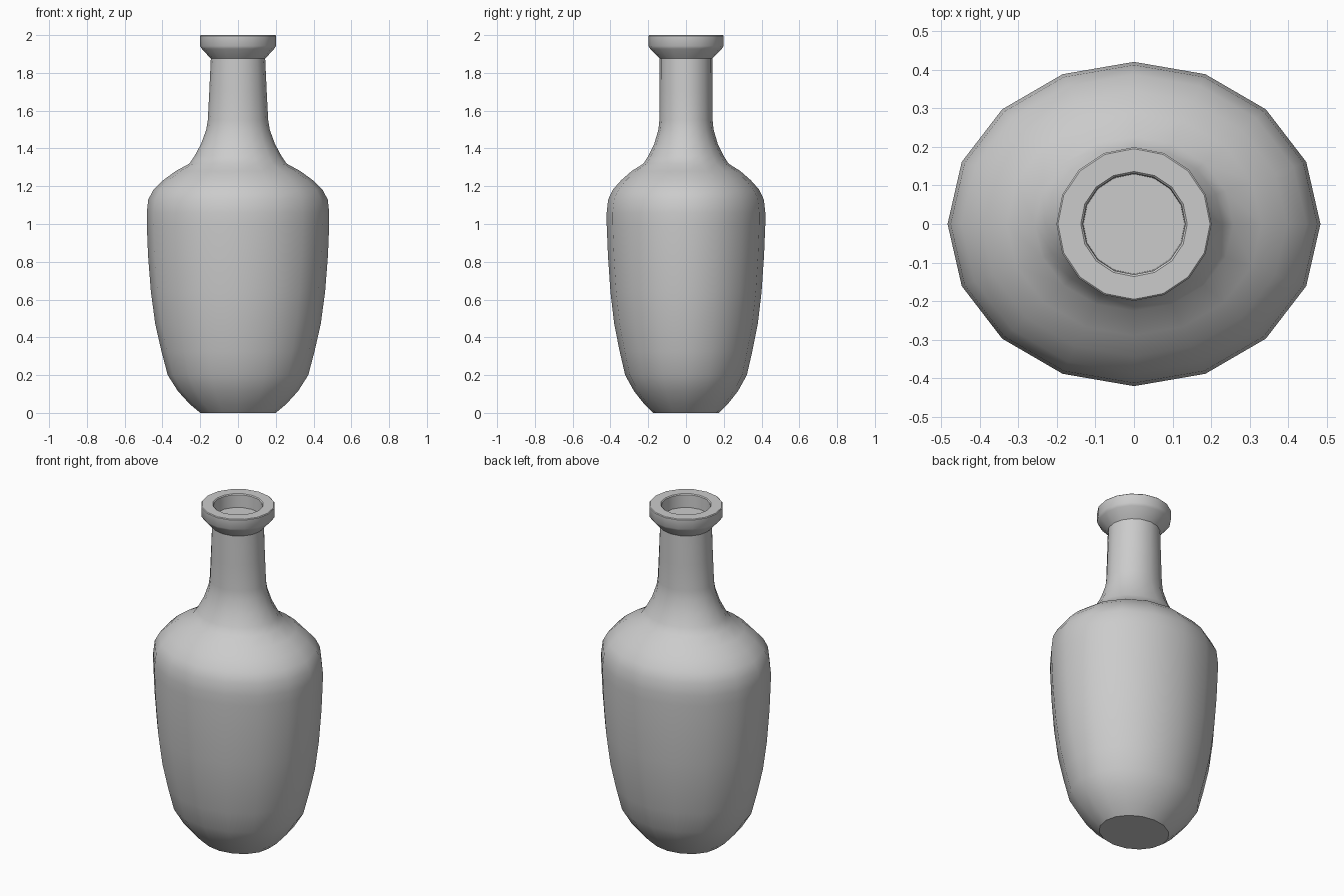
import bpy, bmesh, math

SIDES = 16

# (radius x, radius y, height) from the foot up, over the lip, into the mouth
PROFILE = [
    (0.200, 0.173, 0.000), (0.254, 0.220, 0.045), (0.318, 0.275, 0.115),
    (0.372, 0.322, 0.200), (0.405, 0.351, 0.325), (0.438, 0.380, 0.470),
    (0.461, 0.400, 0.640), (0.476, 0.413, 0.830), (0.483, 0.420, 1.000),
    (0.483, 0.420, 1.060), (0.475, 0.412, 1.130), (0.447, 0.387, 1.182),
    (0.396, 0.343, 1.232), (0.330, 0.288, 1.280), (0.257, 0.225, 1.320),
    (0.230, 0.200, 1.360), (0.195, 0.168, 1.425), (0.168, 0.146, 1.500),
    (0.160, 0.141, 1.550), (0.152, 0.140, 1.700), (0.144, 0.139, 1.875),
    (0.152, 0.148, 1.884), (0.192, 0.190, 1.928), (0.201, 0.199, 1.942),
    (0.201, 0.199, 1.996), (0.197, 0.195, 2.000),
    (0.138, 0.136, 2.000), (0.133, 0.131, 1.995), (0.131, 0.129, 1.920),
]

# Vase body: elliptical rings bridged together
bm = bmesh.new()
rings = []
for rx, ry, z in PROFILE:
    rings.append([bm.verts.new((rx * math.cos(2 * math.pi * i / SIDES),
                                ry * math.sin(2 * math.pi * i / SIDES), z))
                  for i in range(SIDES)])
for low, high in zip(rings, rings[1:]):
    for i in range(SIDES):
        j = (i + 1) % SIDES
        bm.faces.new((low[i], low[j], high[j], high[i]))

# Flat foot and shallow mouth floor
bm.faces.new(rings[0][::-1])
bm.faces.new(rings[-1])
bmesh.ops.recalc_face_normals(bm, faces=bm.faces)

mesh = bpy.data.meshes.new("vase")
bm.to_mesh(mesh)
bm.free()
vase = bpy.data.objects.new("vase", mesh)
bpy.context.collection.objects.link(vase)

# Smooth sides, crisp foot and lip
bpy.context.view_layer.objects.active = vase
vase.select_set(True)
bpy.ops.object.shade_smooth_by_angle(angle=math.radians(35))
